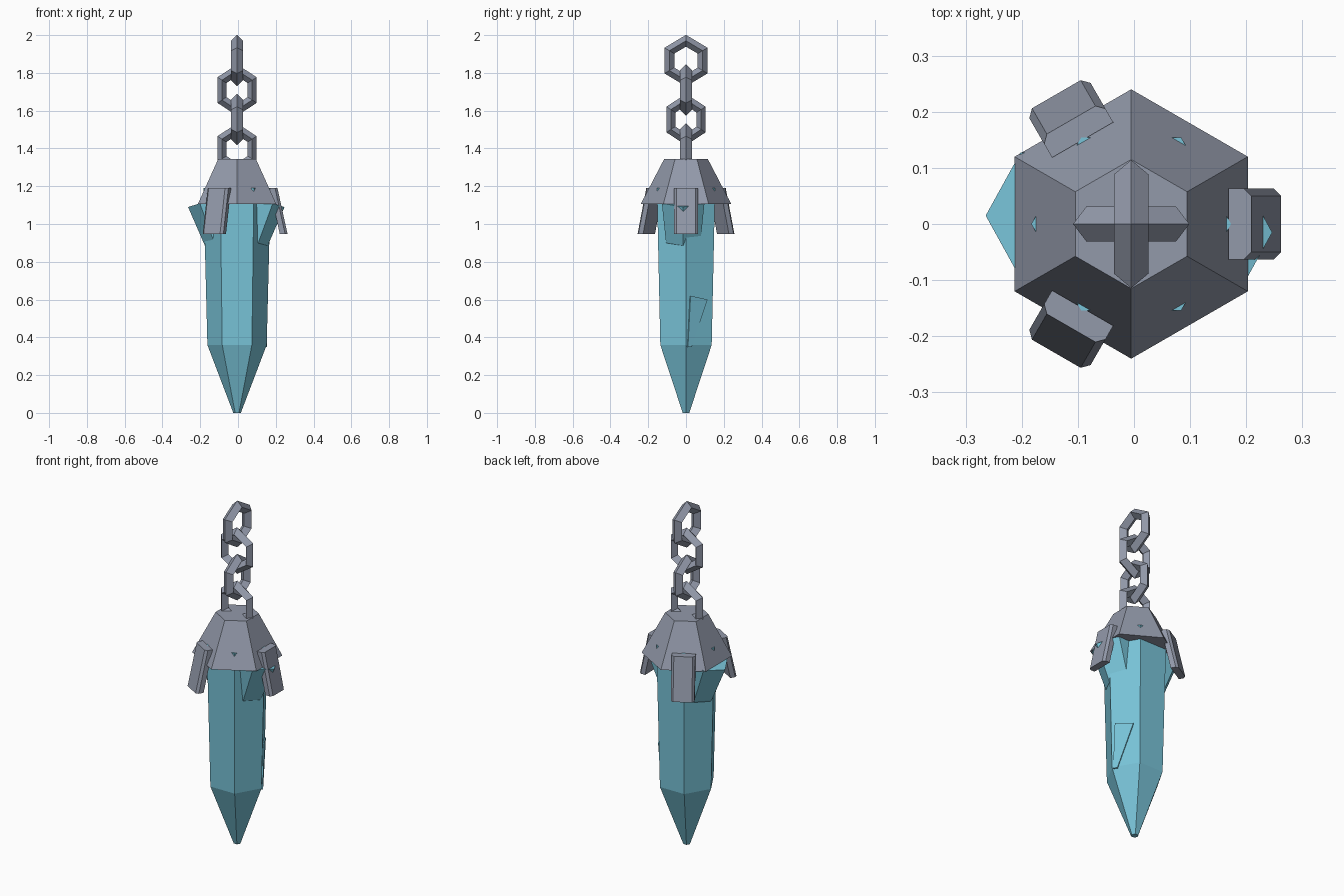
import bpy, bmesh, math
from mathutils import Vector, Matrix

cube = bpy.data.objects.get("Cube")
if cube:
    bpy.data.objects.remove(cube, do_unlink=True)

CX = -0.005  # shared vertical axis


def material(name, rgb):
    m = bpy.data.materials.new(name)
    m.use_nodes = True
    m.diffuse_color = (*rgb, 1)
    m.node_tree.nodes["Principled BSDF"].inputs["Base Color"].default_value = (*rgb, 1)
    return m


steel = material("dull_steel", (0.29, 0.32, 0.40))
ice = material("blue_crystal", (0.19, 0.55, 0.69))


def loft(name, rings, mat, matrix=Matrix()):
    """Skin equal-length rings of points and close both ends."""
    bm = bmesh.new()
    loops = [[bm.verts.new(matrix @ Vector(p)) for p in ring] for ring in rings]
    n = len(loops[0])
    for a, b in zip(loops, loops[1:]):
        for i in range(n):
            j = (i + 1) % n
            bm.faces.new((a[i], a[j], b[j], b[i]))
    bm.faces.new(loops[0])
    bm.faces.new(loops[-1])
    bmesh.ops.recalc_face_normals(bm, faces=bm.faces)
    mesh = bpy.data.meshes.new(name)
    bm.to_mesh(mesh)
    bm.free()
    mesh.materials.append(mat)
    obj = bpy.data.objects.new(name, mesh)
    bpy.context.collection.objects.link(obj)
    return obj


def hexagon(r, z, phase=0.0):
    return [(r * math.cos(phase + i * math.pi / 3),
             r * math.sin(phase + i * math.pi / 3), z) for i in range(6)]


axis = Matrix.Translation((CX, 0, 0))

# Main crystal, corners on the x axis
loft("main_crystal", [hexagon(r, z) for r, z in
     ((0.02, 0), (0.157, 0.36), (0.178, 1.19))], ice, axis)

# Metal cap, turned half a side from the crystal
loft("cap", [hexagon(r, z, math.pi / 6) for r, z in
     ((0.24, 1.105), (0.115, 1.345))], steel, axis)

# Leaning side crystals under the cap
tilt = math.radians(17)
for name, side, apex in (("left_shard", 1, 0.246), ("right_shard", -1, 0.264)):
    top = (side * (apex - 0.124), -0.015 * side, 1.128)
    place = Matrix.Translation(top) @ Matrix.Rotation(side * tilt, 4, 'Y')
    loft(name, [hexagon(0.13, 0), hexagon(0.105, -0.22), hexagon(0.02, -0.36)],
         ice, place)

# Small sliver set into one lower crystal face
outline = ((-0.058, 0.62), (0.046, 0.60), (-0.046, 0.35), (-0.07, 0.35))
sliver_place = axis @ Matrix.Rotation(math.pi / 6, 4, 'Z')
loft("sliver", [[(depth + z * 0.026, u, z) for u, z in outline]
     for depth in (0.09, 0.133)], ice, sliver_place)

# Three chamfered clasps around the cap rim
section = ((0, -0.063), (0.028, -0.063), (0.041, -0.05),
           (0.041, 0.05), (0.028, 0.063), (0, 0.063))
for i in range(3):
    turn = axis @ Matrix.Rotation(i * math.tau / 3, 4, 'Z')
    loft(f"clasp_{i + 1}", [[(base + r, t, z) for r, t in section]
         for base, z in ((0.226, 0.948), (0.173, 1.19))], steel, turn)

# Chain of alternating six-sided links
for i in range(4):
    bpy.ops.mesh.primitive_torus_add(
        major_segments=6, minor_segments=4, major_radius=0.105, minor_radius=0.031,
        location=(CX, 0, 1.865 - 0.156 * i),
        rotation=(0, math.pi / 2, (i % 2) * math.pi / 2))
    link = bpy.context.object
    link.name = f"chain_link_{i + 1}"
    link.scale.y = 0.97 if i == 0 else 0.88
    link.data.materials.append(steel)
    for face in link.data.polygons:
        face.use_smooth = False
